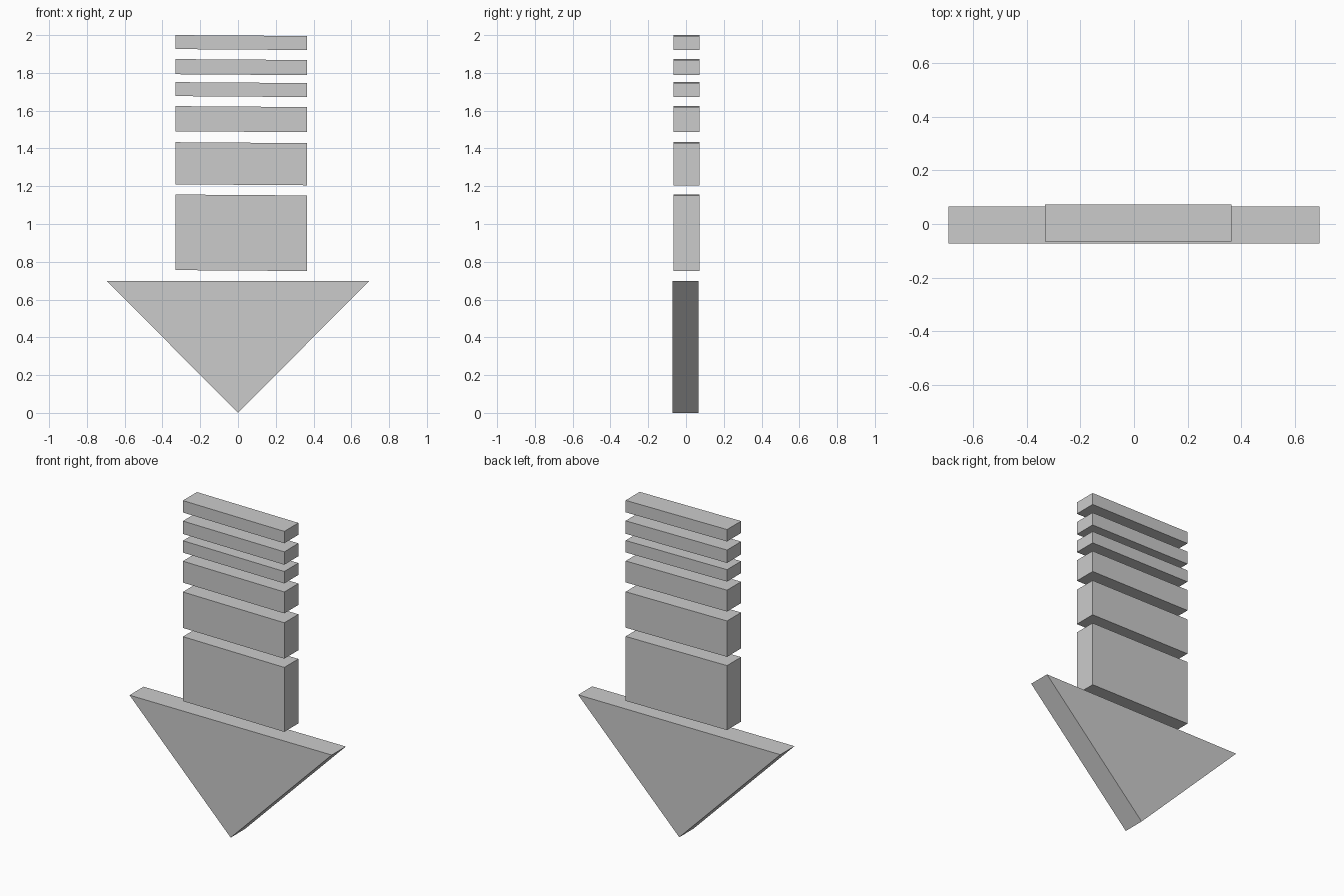
import bpy
import bmesh

if "Cube" in bpy.data.objects:
    bpy.data.objects.remove(bpy.data.objects["Cube"])


def prism(name, outline, y_front, y_back):
    """Extrude an x-z outline along y into a closed solid."""
    bm = bmesh.new()
    face = bm.faces.new([bm.verts.new((x, y_front, z)) for x, z in outline])
    ext = bmesh.ops.extrude_face_region(bm, geom=[face], use_keep_orig=True)
    moved = [v for v in ext["geom"] if isinstance(v, bmesh.types.BMVert)]
    bmesh.ops.translate(bm, verts=moved, vec=(0, y_back - y_front, 0))
    bmesh.ops.recalc_face_normals(bm, faces=bm.faces)
    mesh = bpy.data.meshes.new(name)
    bm.to_mesh(mesh)
    bm.free()
    obj = bpy.data.objects.new(name, mesh)
    bpy.context.collection.objects.link(obj)
    return obj


# Arrow head pointing down
prism("arrow_head", [(0, 0), (0.694, 0.698), (-0.694, 0.698)], -0.072, 0.066)

# Shaft bars, thinning upwards, each dipping very slightly to the right
LEFT, RIGHT, DIP = -0.332, 0.364, 0.005
bars = [(0.756, 1.156), (1.21, 1.433), (1.491, 1.624),
        (1.677, 1.751), (1.793, 1.873), (1.926, 2.0)]
for i, (low, high) in enumerate(bars, 1):
    prism(f"shaft_bar_{i}",
          [(LEFT, low), (RIGHT, low - DIP), (RIGHT, high - DIP), (LEFT, high)],
          -0.066, 0.072)
